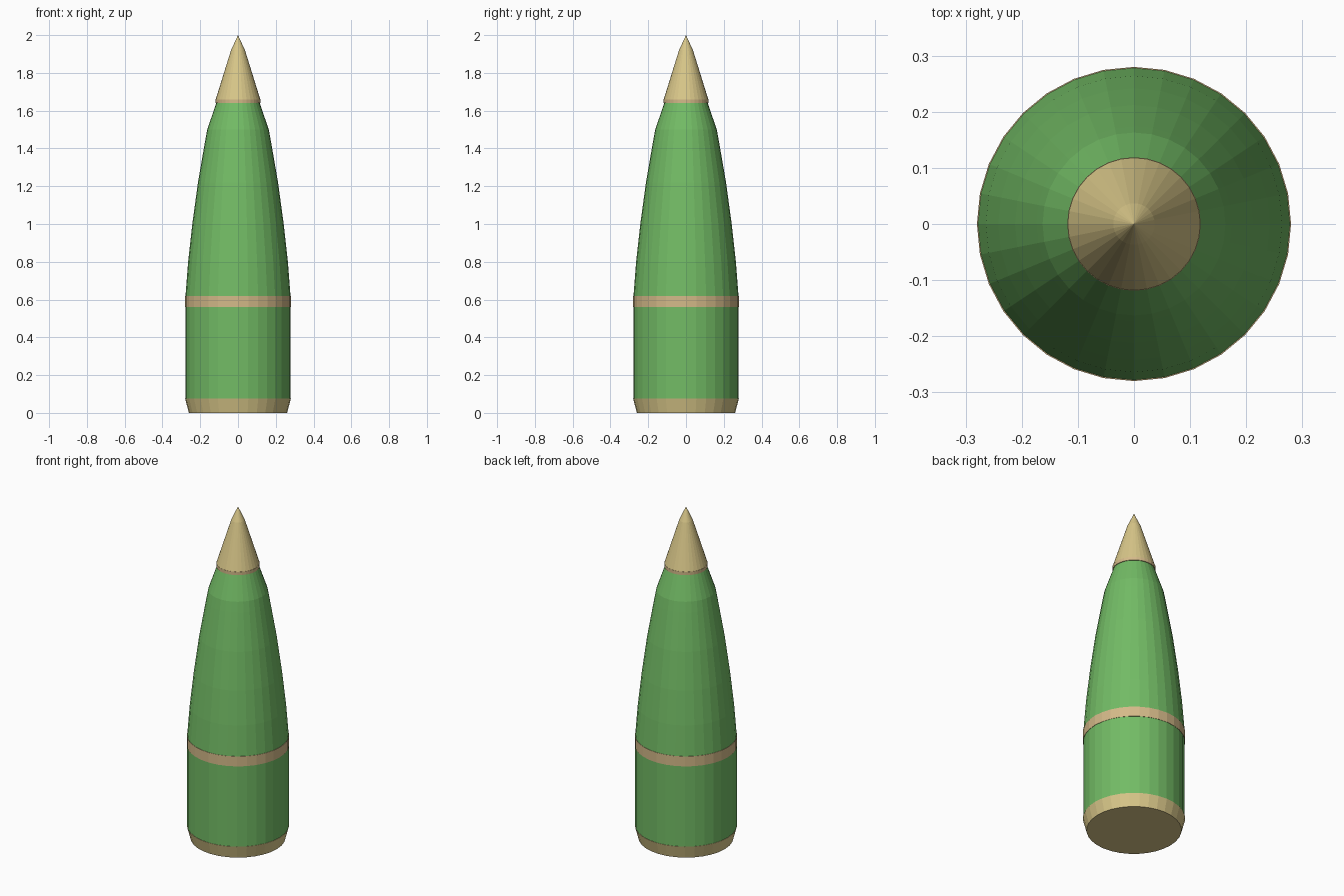
import bpy, bmesh
from math import cos, sin, tau

if "Cube" in bpy.data.objects:
    bpy.data.objects.remove(bpy.data.objects["Cube"])

SIDES = 32


def material(name, rgb):
    m = bpy.data.materials.new(name)
    m.diffuse_color = (*rgb, 1)
    m.use_nodes = True
    m.node_tree.nodes["Principled BSDF"].inputs["Base Color"].default_value = m.diffuse_color
    return m


GREEN = material("green_paint", (0.17, 0.50, 0.13))
BRASS = material("brass", (0.69, 0.57, 0.25))
COPPER = material("copper", (0.66, 0.49, 0.25))


def lathe(name, profile, mat):
    """Closed solid of revolution from (radius, z) points; radius 0 is a tip."""
    bm = bmesh.new()
    rings = []
    for r, z in profile:
        if r == 0:
            rings.append([bm.verts.new((0, 0, z))] * SIDES)
        else:
            rings.append([bm.verts.new((r * cos(tau * i / SIDES), r * sin(tau * i / SIDES), z))
                          for i in range(SIDES)])
    for a, b in zip(rings, rings[1:]):
        for i in range(SIDES):
            j = (i + 1) % SIDES
            quad = dict.fromkeys((a[i], a[j], b[j], b[i]))
            bm.faces.new(list(quad))
    bm.faces.new(rings[0][::-1])
    if profile[-1][0] > 0:
        bm.faces.new(rings[-1])
    bmesh.ops.recalc_face_normals(bm, faces=bm.faces)
    mesh = bpy.data.meshes.new(name)
    bm.to_mesh(mesh)
    bm.free()
    mesh.materials.append(mat)
    obj = bpy.data.objects.new(name, mesh)
    bpy.context.collection.objects.link(obj)


# Tapered base
lathe("base", [(0.26, 0), (0.28, 0.075)], BRASS)
# Straight lower body
lathe("lower_body", [(0.278, 0.075), (0.278, 0.56)], GREEN)
# Driving band
lathe("driving_band", [(0.28, 0.56), (0.28, 0.62)], COPPER)
# Curved upper body
lathe("upper_body", [(0.278, 0.62), (0.264, 0.80), (0.242, 1.0), (0.212, 1.22),
                     (0.174, 1.44), (0.163, 1.50), (0.115, 1.64)], GREEN)
# Collar under the nose
lathe("nose_collar", [(0.119, 1.64), (0.119, 1.66)], COPPER)
# Pointed nose
lathe("nose", [(0.118, 1.66), (0.037, 1.92), (0, 2.0)], BRASS)
